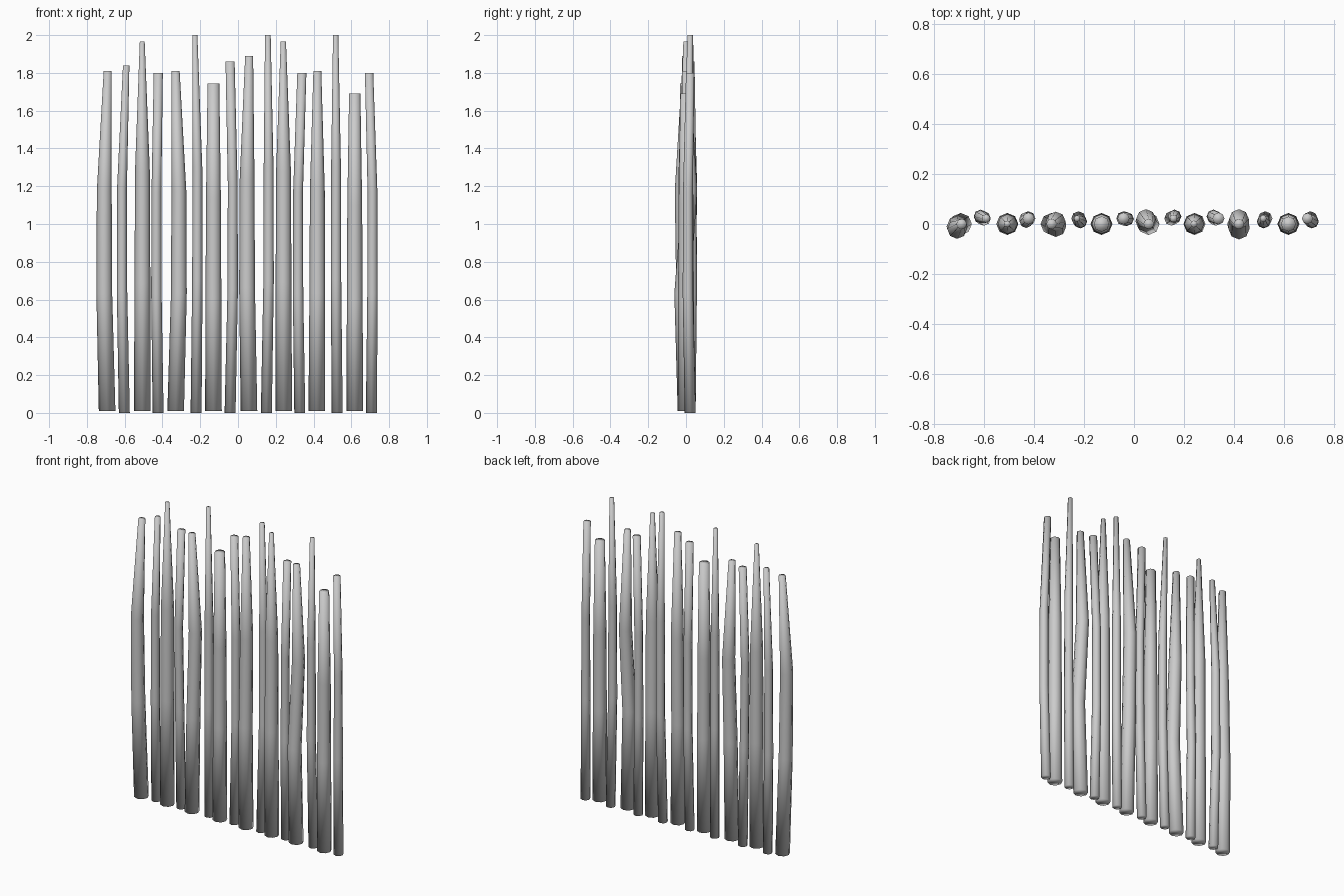
import bpy
import bmesh
from math import cos, sin, pi
from mathutils import Vector

cube = bpy.data.objects.get("Cube")
if cube:
    bpy.data.objects.remove(cube, do_unlink=True)

SIDES = 8
UNIT = 0.01  # the pole table is in hundredths

grey = bpy.data.materials.new("plain grey")
grey.use_nodes = True
grey.diffuse_color = (0.6, 0.6, 0.6, 1)
grey.node_tree.nodes["Principled BSDF"].inputs["Base Color"].default_value = grey.diffuse_color


def make_pole(name, rings):
    """Loft an eight-sided pole through (centre, radius) rings and cap its ends."""
    bm = bmesh.new()
    loops = []
    for centre, radius in rings:
        loop = []
        for i in range(SIDES):
            a = 2 * pi * i / SIDES
            loop.append(bm.verts.new(centre + radius * Vector((cos(a), sin(a), 0))))
        loops.append(loop)
    for low, high in zip(loops, loops[1:]):
        for i in range(SIDES):
            j = (i + 1) % SIDES
            bm.faces.new((low[i], low[j], high[j], high[i]))
    bm.faces.new(loops[0][::-1])
    bm.faces.new(loops[-1])
    for face in bm.faces:
        face.smooth = True
    mesh = bpy.data.meshes.new(name)
    bm.to_mesh(mesh)
    bm.free()
    mesh.materials.append(grey)
    pole = bpy.data.objects.new(name, mesh)
    bpy.context.collection.objects.link(pole)


# base x, bend x, top x, top radius, top height, lower bend y, upper bend y
poles = [
    (-69.3, -70.8, -69, 2.1, 181, -1, -2),
    (-60.2, -61.4, -59.2, 1.7, 184, 3, 3),
    (-50.7, -50.6, -50.7, 1.3, 196.5, 0, 0),
    (-42.3, -43.2, -42.2, 2.4, 180, 2, 1),
    (-33, -31.3, -33, 2.1, 181, -1, 1),
    (-22.2, -21.5, -22.8, 1.3, 200, 1, 1),
    (-13, -13, -13, 3.1, 174.5, 0, 0),
    (-4.2, -2.8, -4.2, 2.4, 186, 2, 2),
    (5.8, 4.8, 5.9, 2.1, 189, 1, 2),
    (15, 16.2, 15.8, 1.5, 200, 3, 3),
    (24.2, 24.1, 24, 1.4, 196.5, 0, 0),
    (32.7, 31.8, 33.8, 2.4, 180, 3, 3),
    (41.7, 42, 42, 2.1, 181, -2, 2),
    (52.5, 51.9, 51.7, 1.4, 200, 1, 1),
    (61.8, 61.8, 61.8, 3, 169, 0, 0),
    (70.6, 71.2, 69.4, 2.2, 180, 1, 1),
]

# Thick and slender poles alternate along the fence
for n, (base_x, bend_x, top_x, top_r, top_z, low_y, high_y) in enumerate(poles):
    slender = n % 2
    radius = 2.9 if slender else 4.4
    base_y = 2.2 if slender else 0
    base_z = 0 if slender else 1
    bend_r = radius * 0.95
    rings = [
        ((base_x, base_y, base_z), radius),
        ((bend_x, low_y, top_z * 0.35), bend_r),
        ((bend_x, high_y, top_z * 0.65), bend_r * 0.94),
        ((top_x, base_y, top_z), top_r),
    ]
    kind = "slender_pole" if slender else "thick_pole"
    make_pole(f"{kind}_{n + 1}", [(Vector(c) * UNIT, r * UNIT) for c, r in rings])
